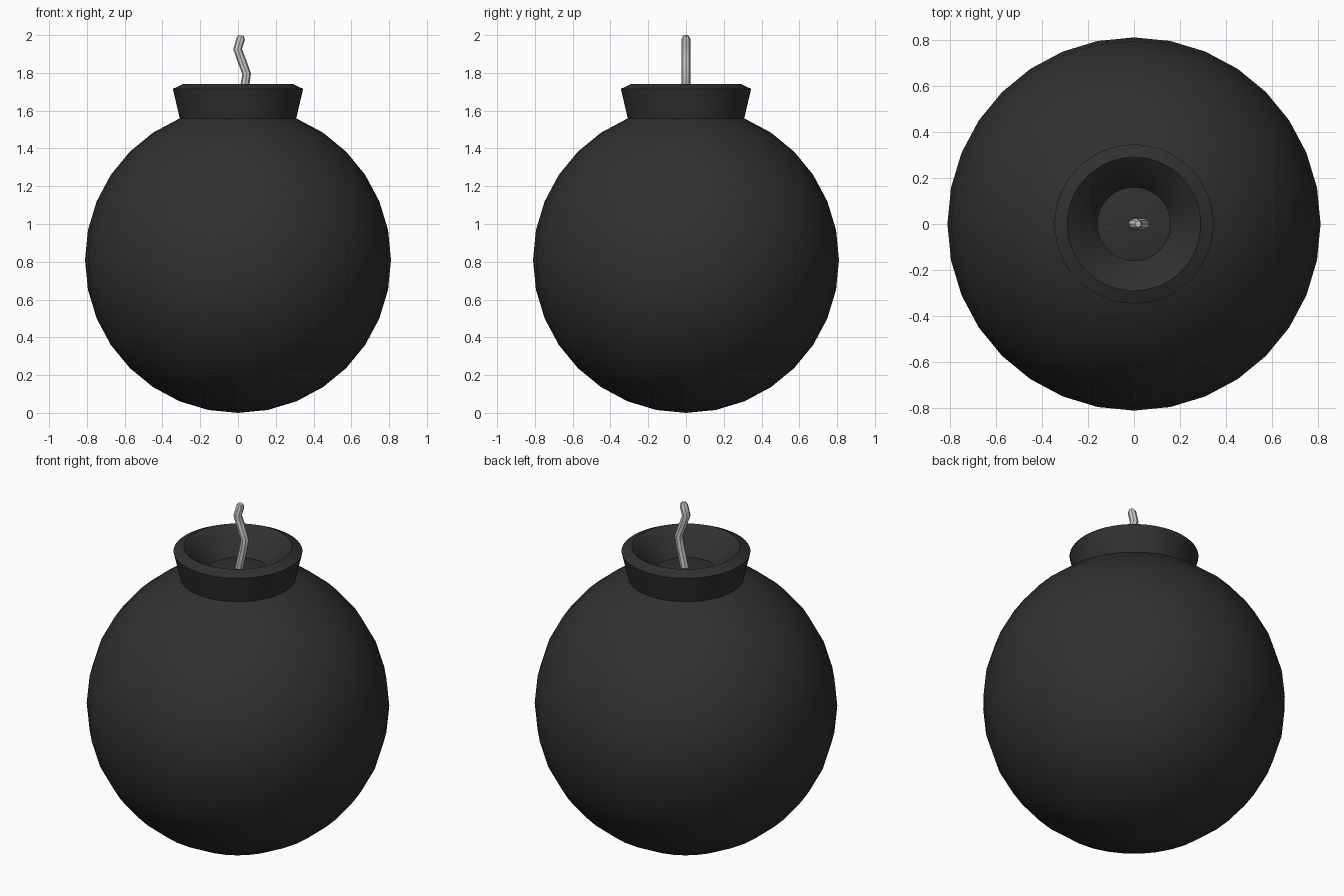
import bpy, bmesh, math

if "Cube" in bpy.data.objects:
    bpy.data.objects.remove(bpy.data.objects["Cube"])

black = bpy.data.materials.new("black_iron")
black.diffuse_color = (0.03, 0.03, 0.03, 1)
black.use_nodes = True
black.node_tree.nodes["Principled BSDF"].inputs["Base Color"].default_value = black.diffuse_color


def lathe(name, profile, segments):
    """Spin a closed (radius, z) profile around the z axis."""
    bm = bmesh.new()
    rings = []
    for i in range(segments):
        a = 2 * math.pi * i / segments
        rings.append([bm.verts.new((r * math.cos(a), r * math.sin(a), z)) for r, z in profile])
    n = len(profile)
    for i in range(segments):
        a, b = rings[i], rings[(i + 1) % segments]
        for j in range(n):
            k = (j + 1) % n
            bm.faces.new((a[j], b[j], b[k], a[k]))
    bmesh.ops.recalc_face_normals(bm, faces=bm.faces)
    mesh = bpy.data.meshes.new(name)
    bm.to_mesh(mesh)
    bm.free()
    obj = bpy.data.objects.new(name, mesh)
    bpy.context.collection.objects.link(obj)
    return obj


def smooth(obj, angle):
    bpy.ops.object.select_all(action='DESELECT')
    obj.select_set(True)
    bpy.context.view_layer.objects.active = obj
    bpy.ops.object.shade_smooth_by_angle(angle=math.radians(angle))


# Round body
bpy.ops.mesh.primitive_uv_sphere_add(segments=32, ring_count=16, radius=0.81, location=(0, 0, 0.81))
body = bpy.context.object
body.name = "body"
body.data.materials.append(black)
smooth(body, 30)

# Flared collar with a funnel-shaped opening
collar = lathe("collar", [(0.307, 1.555), (0.345, 1.715), (0.29, 1.742),
                          (0.225, 1.69), (0.158, 1.602)], 64)
collar.data.materials.append(black)
smooth(collar, 25)

# Crooked fuse with a slightly rounded tip: x, z, thickness
path = [(0.0, 1.58, 1), (0.037, 1.74, 1), (0.046, 1.795, 1), (0.022, 1.86, 1),
        (-0.002, 1.925, 1), (0.014, 1.98, 1), (0.018, 1.998, 0.6)]
curve = bpy.data.curves.new("fuse", 'CURVE')
curve.dimensions = '3D'
curve.bevel_depth = 0.023
curve.bevel_resolution = 2
curve.use_fill_caps = True
spline = curve.splines.new('POLY')
spline.points.add(len(path) - 1)
for p, (x, z, r) in zip(spline.points, path):
    p.co = (x, 0, z, 1)
    p.radius = r
fuse = bpy.data.objects.new("fuse", curve)
bpy.context.collection.objects.link(fuse)
bpy.ops.object.select_all(action='DESELECT')
fuse.select_set(True)
bpy.context.view_layer.objects.active = fuse
bpy.ops.object.convert(target='MESH')
smooth(bpy.context.object, 40)
